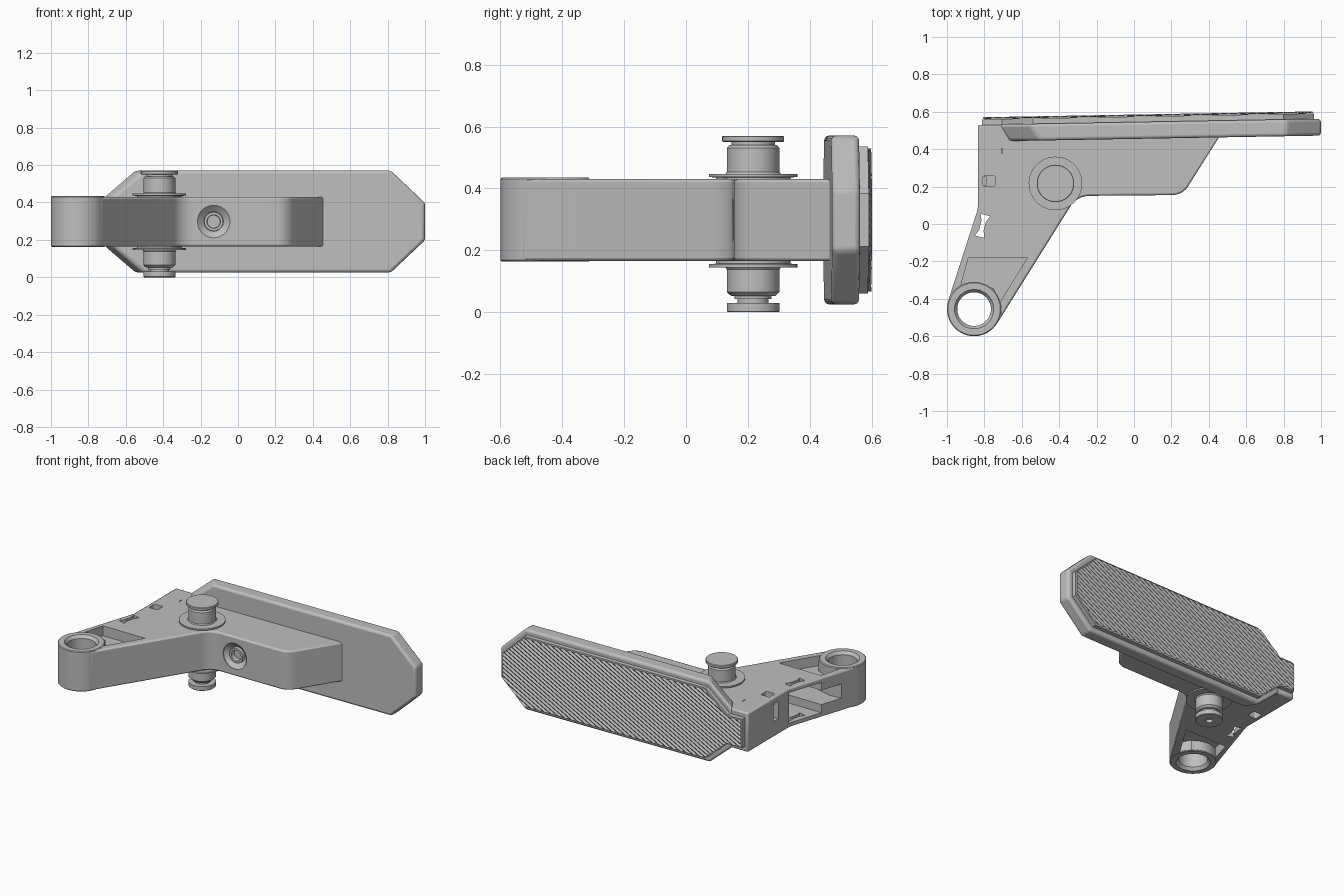
import bpy, bmesh, math
from mathutils import Vector

cube = bpy.data.objects.get("Cube")
if cube:
    bpy.data.objects.remove(cube)

grey = bpy.data.materials.new("satin grey")
grey.use_nodes = True
TONE = (0.52, 0.52, 0.52, 1)
grey.diffuse_color = TONE
grey.node_tree.nodes["Principled BSDF"].inputs["Base Color"].default_value = TONE


def finish(bm, name):
    bmesh.ops.recalc_face_normals(bm, faces=bm.faces)
    mesh = bpy.data.meshes.new(name)
    bm.to_mesh(mesh)
    bm.free()
    mesh.materials.append(grey)
    ob = bpy.data.objects.new(name, mesh)
    bpy.context.collection.objects.link(ob)
    return ob


def smooth(ob):
    bpy.ops.object.select_all(action='DESELECT')
    ob.select_set(True)
    bpy.context.view_layer.objects.active = ob
    bpy.ops.object.shade_smooth_by_angle(angle=math.radians(35))


def rounded(points, steps=8):
    """Polygon from (x, y, radius) corners, filleting those with a radius."""
    out = []
    for i, (x, y, r) in enumerate(points):
        p = Vector((x, y))
        if r == 0:
            out.append(p)
            continue
        a = (Vector(points[i - 1][:2]) - p).normalized()
        b = (Vector(points[(i + 1) % len(points)][:2]) - p).normalized()
        half = math.acos(a.dot(b)) / 2
        centre = p + (a + b).normalized() * (r / math.sin(half))
        start = p + a * (r / math.tan(half)) - centre
        end = p + b * (r / math.tan(half)) - centre
        for k in range(steps + 1):
            out.append(centre + start.lerp(end, k / steps).normalized() * r)
    return out


def prism(name, pts, lo, hi, axis='Z'):
    """Extrude an outline along Z, or an x-z outline along Y."""
    bm = bmesh.new()
    place = (lambda p, h: (p[0], p[1], h)) if axis == 'Z' else (lambda p, h: (p[0], h, p[1]))
    low = [bm.verts.new(place(p, lo)) for p in pts]
    high = [bm.verts.new(place(p, hi)) for p in pts]
    bm.faces.new(low)
    bm.faces.new(high)
    for i in range(len(pts)):
        j = (i + 1) % len(pts)
        bm.faces.new((low[i], low[j], high[j], high[i]))
    return finish(bm, name)


def lathe(name, profile, centre, axis='Z', steps=48):
    """Turn an (r, h) profile around an axis."""
    bm = bmesh.new()
    vs = [bm.verts.new((r, 0, h)) for r, h in profile]
    es = [bm.edges.new(pair) for pair in zip(vs, vs[1:])]
    bmesh.ops.spin(bm, geom=vs + es, cent=(0, 0, 0), axis=(0, 0, 1),
                   angle=math.tau, steps=steps, use_duplicate=False)
    bmesh.ops.remove_doubles(bm, verts=bm.verts, dist=1e-5)
    for v in bm.verts:
        if axis == 'Y':
            v.co = (v.co.x, v.co.z, -v.co.y)
        v.co += Vector(centre)
    ob = finish(bm, name)
    smooth(ob)
    return ob


def bevel(ob, width, segments=2):
    m = ob.modifiers.new("Bevel", 'BEVEL')
    m.width, m.segments, m.limit_method = width, segments, 'ANGLE'
    m.angle_limit = math.radians(40)


def cut(ob, cutter):
    m = ob.modifiers.new("Cut", 'BOOLEAN')
    m.operation, m.solver, m.object = 'DIFFERENCE', 'EXACT', cutter
    cutter.hide_render = True
    cutter.hide_viewport = True
    cutter.hide_set(True)


def box(x, y, w, h):
    return [(x - w, y - h), (x + w, y - h), (x + w, y + h), (x - w, y + h)]


def circle(x, y, r, n=48):
    return [(x + r * math.cos(math.tau * i / n), y + r * math.sin(math.tau * i / n))
            for i in range(n)]


MID = 0.298          # mirror height of the arm
BOSS = (-0.855, -0.455)

# Arm: one bevelled prism running from the pivot boss to the pedal plate
arm = prism("arm", rounded([
    (-0.835, 0.53, 0), (-0.835, 0.08, 0.1), (-0.993, -0.409, 0), (*BOSS, 0),
    (-0.733, -0.534, 0), (-0.305, 0.15, 0.12), (0.26, 0.155, 0.1),
    (0.465, 0.48, 0), (-0.6, 0.48, 0), (-0.7, 0.53, 0)]), 0.165, 0.43)
bevel(arm, 0.01)

# Openings: side cavity, tapered throat and pockets near the boss
cut(arm, prism("cavity_cutter", [(-1.1, 0.09), (-1.1, -0.15), (-0.57, -0.15), (-0.4, 0.09)],
               0.195, 0.4))
cut(arm, prism("throat_cutter", [(-1.1, -0.14), (-1.1, -0.31), (-0.87, -0.29), (-0.76, -0.32),
                                 (-0.7, -0.36), (-0.565, -0.14)], 0.25, 0.346))
pocket = [(-0.885, -0.18), (-0.57, -0.18), (-0.715, -0.415), (-0.75, -0.345),
          (-0.84, -0.31), (-0.925, -0.325)]
for side, sign in (("top", 1), ("bottom", -1)):
    depth = sorted((MID + sign * 0.065, MID + sign * 0.2))
    hole = sorted((MID + sign * 0.06, MID + sign * 0.2))
    cut(arm, prism(side + "_pocket_cutter", pocket, *depth))
    cut(arm, prism(side + "_square_cutter",
                   rounded([(x, y, 0.01) for x, y in box(-0.775, 0.23, 0.032, 0.03)], 3), *hole))
    cut(arm, prism(side + "_slit_cutter", box(-0.705, 0.39, 0.003, 0.014), *hole))

# Bow-tie slot through both plates
tie = [(-0.026, -0.06), (0.026, -0.06), (0.012, -0.025), (0.012, 0.025),
       (0.026, 0.06), (-0.026, 0.06), (-0.012, 0.025), (-0.012, -0.025)]
c, s = math.cos(-0.25), math.sin(-0.25)
cut(arm, prism("slot_cutter", [(-0.81 + x * c - y * s, -0.01 + x * s + y * c) for x, y in tie], 0, 1))

# Side notch, pivot clearance and bolt recess
cut(arm, prism("notch_cutter", box(-0.84, 0.23, 0.05, 0.025), 0.27, 0.39))
cut(arm, prism("pivot_cutter", circle(*BOSS, 0.12), 0, 1))
cut(arm, prism("bolt_cutter", circle(-0.13, MID, 0.087), 0.1, 0.2, 'Y'))
smooth(arm)

# Pivot boss: tube with countersunk mouths
lathe("pivot_boss", [(0.105, 0.163), (0.14, 0.163), (0.145, 0.168), (0.145, 0.43), (0.14, 0.435),
                     (0.105, 0.435), (0.09, 0.415), (0.09, 0.183), (0.105, 0.163)], (*BOSS, 0))

# Bolt sunk in the front of the arm
lathe("bolt", [(0.088, 0.155), (0.085, 0.158), (0.052, 0.185), (0.05, 0.165), (0.036, 0.165),
               (0.034, 0.195), (0, 0.195)], (-0.13, 0, MID), 'Y')

# Guide pins above and below the arm
lathe("top_pin", [(0, 0.42), (0.12, 0.42), (0.12, 0.435), (0.143, 0.437), (0.143, 0.447),
                  (0.09, 0.447), (0.085, 0.453), (0.085, 0.53), (0.077, 0.54), (0.07, 0.54),
                  (0.07, 0.55), (0.097, 0.55), (0.1, 0.553), (0.1, 0.567), (0.097, 0.57),
                  (0, 0.57)], (-0.42, 0.217, 0))
lathe("bottom_pin", [(0, 0.175), (0.12, 0.175), (0.12, 0.157), (0.143, 0.155), (0.143, 0.145),
                     (0.09, 0.145), (0.085, 0.138), (0.085, 0.065), (0.072, 0.053), (0.06, 0.053),
                     (0.06, 0.042), (0.05, 0.042), (0.05, 0.03), (0.085, 0.03), (0.085, 0.003),
                     (0.082, 0), (0.022, 0), (0.022, 0.02), (0, 0.02)], (-0.42, 0.217, 0))


def plate_outline(d, tab=True):
    """Long octagon inset by d, with or without the narrow tab over the arm."""
    k = d * 0.42
    upper = [(-0.71 + k, 0.132 - d), (-0.545 + k, 0.273 - d),
             (0.825 - k, 0.273 - d), (1.008 - d, 0.1 - k)]
    if tab:
        upper.insert(0, (-0.838 + d, 0.132 - d))
    lower = [(x, -z) for x, z in reversed(upper)]
    return [(x, 0.298 + z) for x, z in upper + lower]


TILT = 0.0175

# Pedal plate, with the corners by the arm sloping back
plate = prism("pedal_plate", plate_outline(0, tab=False), 0.455, 0.545, 'Y')
for v in plate.data.vertices:
    if v.co.y < 0.5 and v.co.x < -0.5:
        v.co.x += 0.05
bevel(plate, 0.016, 3)

# Grip pad on the back of the plate
pad = prism("grip_pad", plate_outline(0.035), 0.54, 0.574, 'Y')

# Ridged tread: a sheet cut along slanted lines, alternate lines raised
bm = bmesh.new()
bm.faces.new([bm.verts.new((x, 0.576, z)) for x, z in plate_outline(0.042)])
across = Vector((-math.sin(0.5), 0, math.cos(0.5)))
PITCH = 0.012
for i in range(-60, 90):
    bmesh.ops.bisect_plane(bm, geom=bm.verts[:] + bm.edges[:] + bm.faces[:],
                           plane_co=across * (i * PITCH), plane_no=across, dist=1e-6)
for v in bm.verts:
    row = v.co.dot(across) / PITCH
    if abs(row - round(row)) < 0.01 and round(row) % 2:
        v.co.y += 0.009
tread = finish(bm, "ridged_tread")
if tread.data.polygons[0].normal.y < 0:
    tread.data.flip_normals()

for ob in (plate, pad, tread):
    ob.rotation_euler.z = TILT
smooth(plate)
